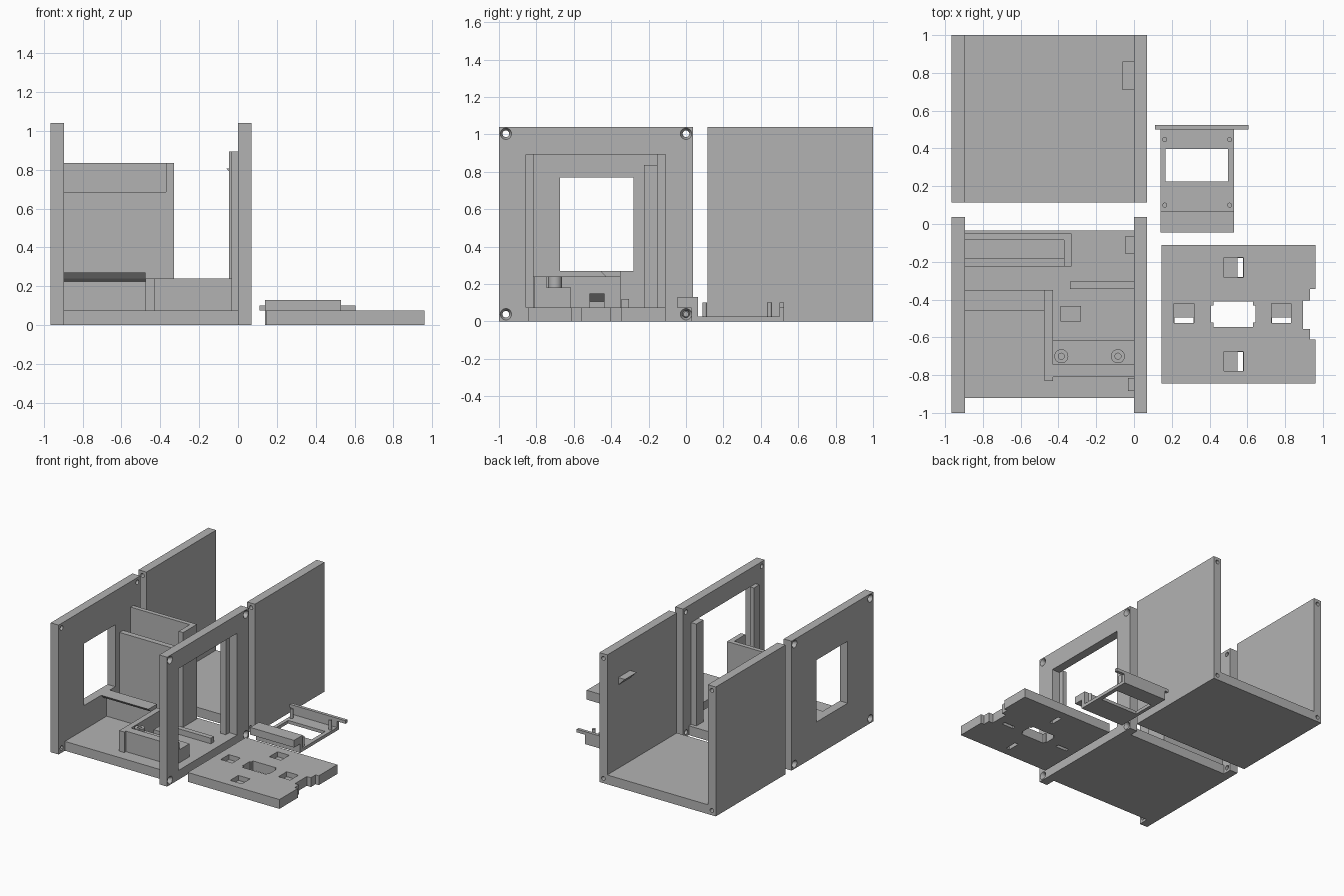
import bpy, math
from mathutils import Matrix, Vector

if "Cube" in bpy.data.objects:
    bpy.data.objects.remove(bpy.data.objects["Cube"], do_unlink=True)

GREY = bpy.data.materials.new("plain_grey")
GREY.use_nodes = True
GREY.diffuse_color = (0.45, 0.45, 0.45, 1)
GREY.node_tree.nodes["Principled BSDF"].inputs["Base Color"].default_value = (0.45, 0.45, 0.45, 1)


def make(name, verts, faces):
    mesh = bpy.data.meshes.new(name)
    mesh.from_pydata(verts, [], faces)
    mesh.materials.append(GREY)
    ob = bpy.data.objects.new(name, mesh)
    bpy.context.collection.objects.link(ob)
    return ob


def prism(name, profile, axis, lo, hi):
    """Extrude a profile along an axis; profile is xy for z, xz for y, yz for x."""
    area = sum(a[0] * b[1] - b[0] * a[1] for a, b in zip(profile, profile[1:] + profile[:1]))
    if (area < 0) != (axis == "y"):
        profile = profile[::-1]
    place = {"x": lambda p, t: (t, p[0], p[1]),
             "y": lambda p, t: (p[0], t, p[1]),
             "z": lambda p, t: (p[0], p[1], t)}[axis]
    n = len(profile)
    verts = [place(p, t) for t in (lo, hi) for p in profile]
    sides = [(i, (i + 1) % n, (i + 1) % n + n, i + n) for i in range(n)]
    return make(name, verts, [tuple(range(n))[::-1], tuple(range(n, 2 * n))] + sides)


def box(name, x0, x1, y0, y1, z0, z1):
    return prism(name, [(x0, y0), (x1, y0), (x1, y1), (x0, y1)], "z", z0, z1)


def cone(name, start, end, r0, r1, n=24):
    start, end = Vector(start), Vector(end)
    turn = (end - start).to_track_quat("Z", "Y").to_matrix()
    ring = [Vector((math.cos(2 * math.pi * i / n), math.sin(2 * math.pi * i / n), 0)) for i in range(n)]
    verts = [c + turn @ (v * r) for c, r in ((start, r0), (end, r1)) for v in ring]
    sides = [(i, (i + 1) % n, (i + 1) % n + n, i + n) for i in range(n)]
    return make(name, verts, [tuple(range(n))[::-1], tuple(range(n, 2 * n))] + sides)


def cut(ob, *cutters):
    """Subtract each cutter from the object and delete it."""
    for c in cutters:
        mod = ob.modifiers.new("cut", "BOOLEAN")
        mod.operation, mod.solver, mod.object = "DIFFERENCE", "EXACT", c
        deps = bpy.context.evaluated_depsgraph_get()
        mesh = bpy.data.meshes.new_from_object(ob.evaluated_get(deps))
        ob.modifiers.clear()
        ob.data = mesh
        bpy.data.objects.remove(c, do_unlink=True)


H, T = 1.04, 0.075          # wall height, floor thickness
LO, LI, RI, RO = -0.965, -0.895, 0.0, 0.07   # wall faces in x

# Front tray: floor and two side walls with windows and countersunk holes
box("front_floor", LI, RI, -0.92, -0.035, 0, T)
right_wall = box("front_wall_right", LO, LI, -1, 0.037, 0, H)
left_wall = box("front_wall_left", RI, RO, -1, 0.037, 0, H)
cut(right_wall, box("c", -1.1, -0.8, -0.675, -0.28, 0.27, 0.768))
cut(left_wall, box("c", -0.1, 0.2, -0.855, -0.11, T, 0.893))
for wall, inner, outer in ((right_wall, LI, LO), (left_wall, RI, RO)):
    d = 0.01 if outer > inner else -0.01
    for y in (-0.963, 0.0):
        for z in (0.038, 1.003):
            cut(wall, cone("c", (inner - d, y, z), (outer + d, y, z), 0.018, 0.018),
                cone("c", (outer - 3 * d, y, z), (outer + d / 10, y, z), 0.014, 0.031))

# Vertical rails beside the large window
box("rail_front", -0.033, RI, -0.885, -0.815, T, 0.893)
box("rail_back", -0.047, RI, -0.155, -0.065, T, 0.893)

# Tall pocket at the back of the tray
box("pocket_back", LI, -0.33, -0.085, -0.05, T, 0.835)
box("pocket_front", LI, -0.37, -0.225, -0.18, T, 0.685)
box("pocket_end", -0.37, -0.33, -0.225, -0.085, T, 0.835)

# Low partition with hooked ledge
prism("ledge_wall", [(-0.35, T), (-0.35, 0.27), (-0.46, 0.27), (-0.43, 0.24),
                     (-0.39, 0.225), (-0.39, T)], "x", LI, -0.475)
box("partition_side", -0.475, -0.43, -0.83, -0.35, T, 0.24)
box("partition_front", -0.43, RI, -0.81, -0.745, T, 0.24)
box("boss_block", -0.43, RI, -0.745, -0.615, T, 0.18)
for i, x in enumerate((-0.385, -0.085)):
    boss = cone(f"screw_boss_{i}", (x, -0.7, 0.178), (x, -0.7, 0.24), 0.037, 0.037)
    cut(boss, cone("c", (x, -0.7, 0.19), (x, -0.7, 0.3), 0.016, 0.016))
box("stop_bar", -0.34, RI, -0.345, -0.305, T, 0.12)
prism("floor_clip", [(-0.39, T), (-0.33, T), (-0.33, 0.105), (-0.28, 0.15), (-0.39, 0.15)],
      "y", -0.515, -0.435)

# Back tray: floor, plain walls with screw holes in their ends, and a catch
box("back_floor", LI, RI, 0.115, 1, 0, T)
for name, x0, x1 in (("back_wall_right", LO, LI), ("back_wall_left", RI, RO)):
    wall = box(name, x0, x1, 0.115, 1, 0, H)
    x = (x0 + x1) / 2
    for z in (0.038, 1.003):
        for y, inward in ((0.115, 0.1), (1, -0.1)):
            cut(wall, cone("c", (x, y - inward, z), (x, y + inward, z), 0.016, 0.016))
prism("catch", [(RI, 0.805), (-0.06, 0.805), (RI, 0.745)], "y", 0.71, 0.86)

# Small bracket: plate with window, raised front bar, rear flange and pegs
plate = box("bracket_plate", 0.14, 0.53, 0.03, 0.5, 0, 0.025)
cut(plate, box("c", 0.168, 0.497, 0.225, 0.397, -0.1, 0.1))
prism("bracket_front_bar", [(0.03, 0.025), (0.065, 0.025), (0.065, 0.13), (-0.045, 0.13),
                            (-0.045, 0.072), (0.03, 0.072)], "x", 0.14, 0.53)
box("bracket_back_wall", 0.14, 0.53, 0.5, 0.525, 0, 0.1)
box("bracket_flange", 0.11, 0.605, 0.5, 0.525, T, 0.1)
for i, (x, y) in enumerate([(x, y) for x in (0.163, 0.506) for y in (0.1, 0.447)]):
    cone(f"peg_{i}", (x, y, 0.02), (x, y, 0.1), 0.013, 0.013)

# Flat cover plate with stepped edge notch, central slot and four pockets
notch = [(0.96, -0.345), (0.932, -0.345), (0.932, -0.405), (0.895, -0.405),
         (0.895, -0.555), (0.932, -0.555), (0.932, -0.612), (0.96, -0.612)]
cover = prism("cover_plate", [(0.145, -0.845), (0.145, -0.11), (0.96, -0.11)] + notch
              + [(0.96, -0.845)], "z", 0, T)
quarter = [(0.118, 0.045), (0.105, 0.045), (0.105, 0.067)]
half = quarter + [(-x, y) for x, y in quarter[::-1]]
slot = half + [(x, -y) for x, y in half[::-1]]
cut(cover, prism("c", [(x + 0.525, y - 0.477) for x, y in slot], "z", -0.1, 0.2))
for x, y in ((0.528, -0.23), (0.528, -0.727)):
    cut(cover, box("c", x - 0.052, x + 0.052, y - 0.052, y + 0.052, 0.035, 0.2),
        box("c", x + 0.02, x + 0.05, y - 0.05, y + 0.05, -0.1, 0.2))
for x, y in ((0.265, -0.473), (0.78, -0.473)):
    cut(cover, box("c", x - 0.052, x + 0.052, y - 0.052, y + 0.052, 0.035, 0.2),
        box("c", x - 0.05, x + 0.05, y - 0.05, y - 0.022, -0.1, 0.2))

# Smooth the round parts, keep hard edges
bpy.ops.object.select_all(action="DESELECT")
for ob in bpy.context.collection.objects:
    if ob.name.startswith(("peg", "screw_boss", "front_wall", "back_wall")):
        ob.select_set(True)
        bpy.context.view_layer.objects.active = ob
bpy.ops.object.shade_smooth_by_angle(angle=math.radians(30))
